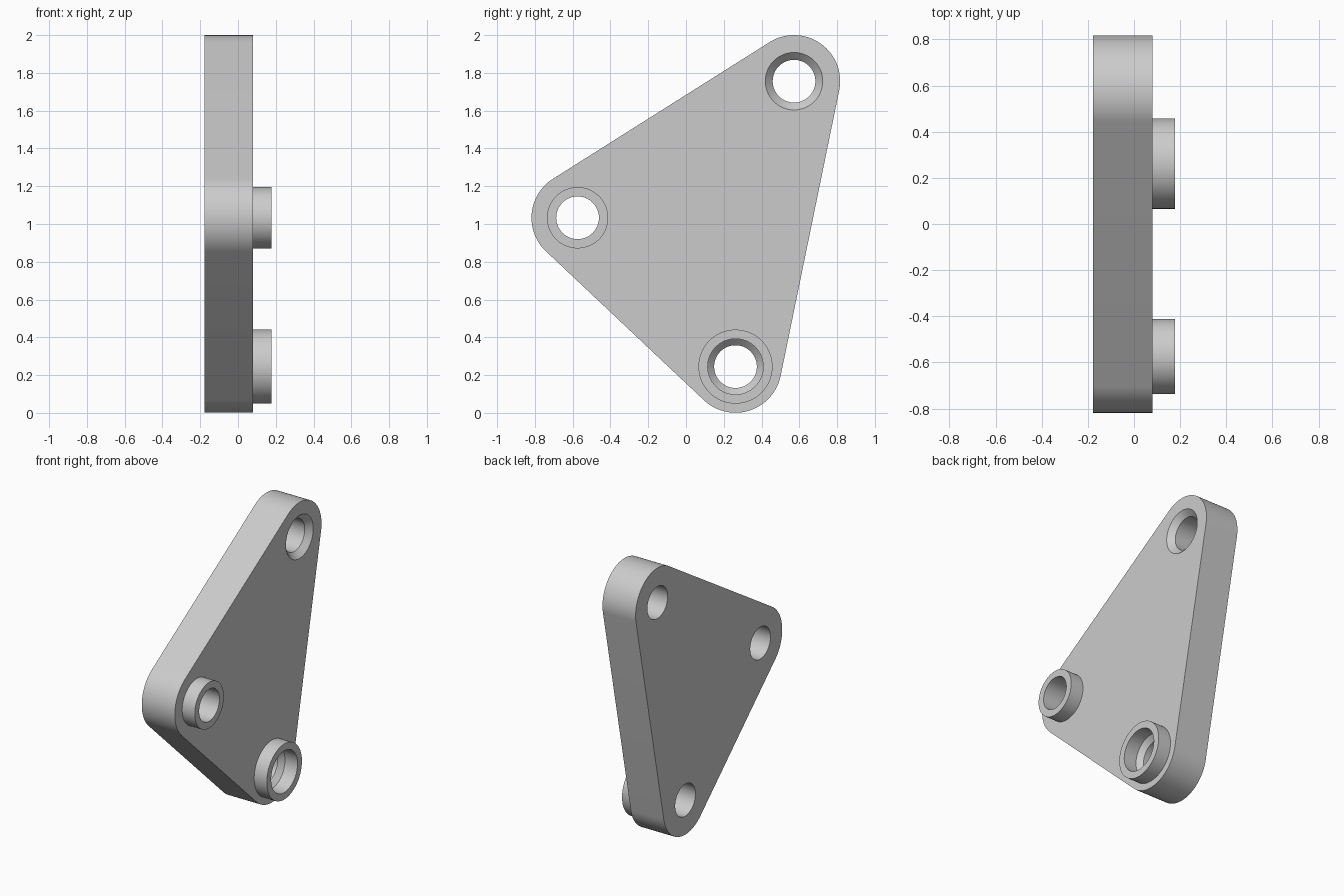
import bpy, bmesh
from math import sin, cos, pi, tau, atan2, radians

if "Cube" in bpy.data.objects:
    bpy.data.objects.remove(bpy.data.objects["Cube"])

BACK, FACE, TIP = -0.178, 0.08, 0.178      # x of plate back, plate face, boss tips
ROUND, HOLE, SEGS = 0.244, 0.113, 96
# corner centres in (y, z), counter-clockwise
LOWER, UPPER, SIDE = (0.262, 0.245), (0.572, 1.756), (-0.574, 1.033)

grey = bpy.data.materials.new("light grey")
grey.use_nodes = True
grey.diffuse_color = (0.6, 0.6, 0.6, 1)
grey.node_tree.nodes["Principled BSDF"].inputs["Base Color"].default_value = (0.6, 0.6, 0.6, 1)


def circle(centre, r):
    return [(centre[0] + r * cos(tau * i / SEGS), centre[1] + r * sin(tau * i / SEGS))
            for i in range(SEGS)]


def rounded_outline(corners, r, steps=40):
    """Arcs around equal-radius corners, joined by their tangents."""
    points = []
    for i, c in enumerate(corners):
        before, after = corners[i - 1], corners[(i + 1) % len(corners)]
        start = atan2(c[1] - before[1], c[0] - before[0]) - pi / 2
        end = atan2(after[1] - c[1], after[0] - c[0]) - pi / 2
        sweep = (end - start) % tau
        for k in range(steps + 1):
            a = start + sweep * k / steps
            points.append((c[0] + r * cos(a), c[1] + r * sin(a)))
    return points


def add_wall(bm, loops):
    """Skin a list of (x, outline) loops; return first and last loop edges."""
    rings = [[bm.verts.new((x, y, z)) for y, z in pts] for x, pts in loops]
    for a, b in zip(rings, rings[1:]):
        for i in range(len(a)):
            j = (i + 1) % len(a)
            bm.faces.new((a[i], a[j], b[j], b[i]))
    return [[bm.edges.get((r[i - 1], r[i])) for i in range(len(r))]
            for r in (rings[0], rings[-1])]


def finish(bm, name):
    bmesh.ops.recalc_face_normals(bm, faces=bm.faces)
    mesh = bpy.data.meshes.new(name)
    bm.to_mesh(mesh)
    bm.free()
    mesh.materials.append(grey)
    obj = bpy.data.objects.new(name, mesh)
    bpy.context.collection.objects.link(obj)
    bpy.ops.object.select_all(action='DESELECT')
    obj.select_set(True)
    bpy.context.view_layer.objects.active = obj
    bpy.ops.object.shade_smooth_by_angle(angle=radians(30))


# Plate: rounded triangle with one plain and two countersunk through holes
bm = bmesh.new()
outline = rounded_outline([LOWER, UPPER, SIDE], ROUND)
walls = [add_wall(bm, [(FACE, outline), (BACK, outline)])]
for centre, mouth in ((LOWER, 0.147), (UPPER, 0.152), (SIDE, HOLE)):
    loops = [(FACE, circle(centre, mouth))]
    if mouth > HOLE:
        loops.append((FACE - (mouth - HOLE), circle(centre, HOLE)))
    loops.append((BACK, circle(centre, HOLE)))
    walls.append(add_wall(bm, loops))
for side, normal in ((0, (1, 0, 0)), (1, (-1, 0, 0))):
    edges = [e for wall in walls for e in wall[side]]
    bmesh.ops.triangle_fill(bm, edges=edges, use_beauty=True, normal=normal)
finish(bm, "plate")

# Raised collars around the two lower holes
for name, centre, inner, outer in (("lower_collar", LOWER, 0.147, 0.196),
                                   ("side_collar", SIDE, HOLE, 0.162)):
    bm = bmesh.new()
    add_wall(bm, [(FACE, circle(centre, inner)), (TIP, circle(centre, inner)),
                  (TIP, circle(centre, outer)), (FACE, circle(centre, outer)),
                  ])
    # close the base so the collar is a solid ring
    bm.verts.ensure_lookup_table()
    base_in, base_out = bm.verts[:SEGS], bm.verts[-SEGS:]
    for i in range(SEGS):
        bm.faces.new((base_in[i - 1], base_in[i], base_out[i], base_out[i - 1]))
    finish(bm, name)
